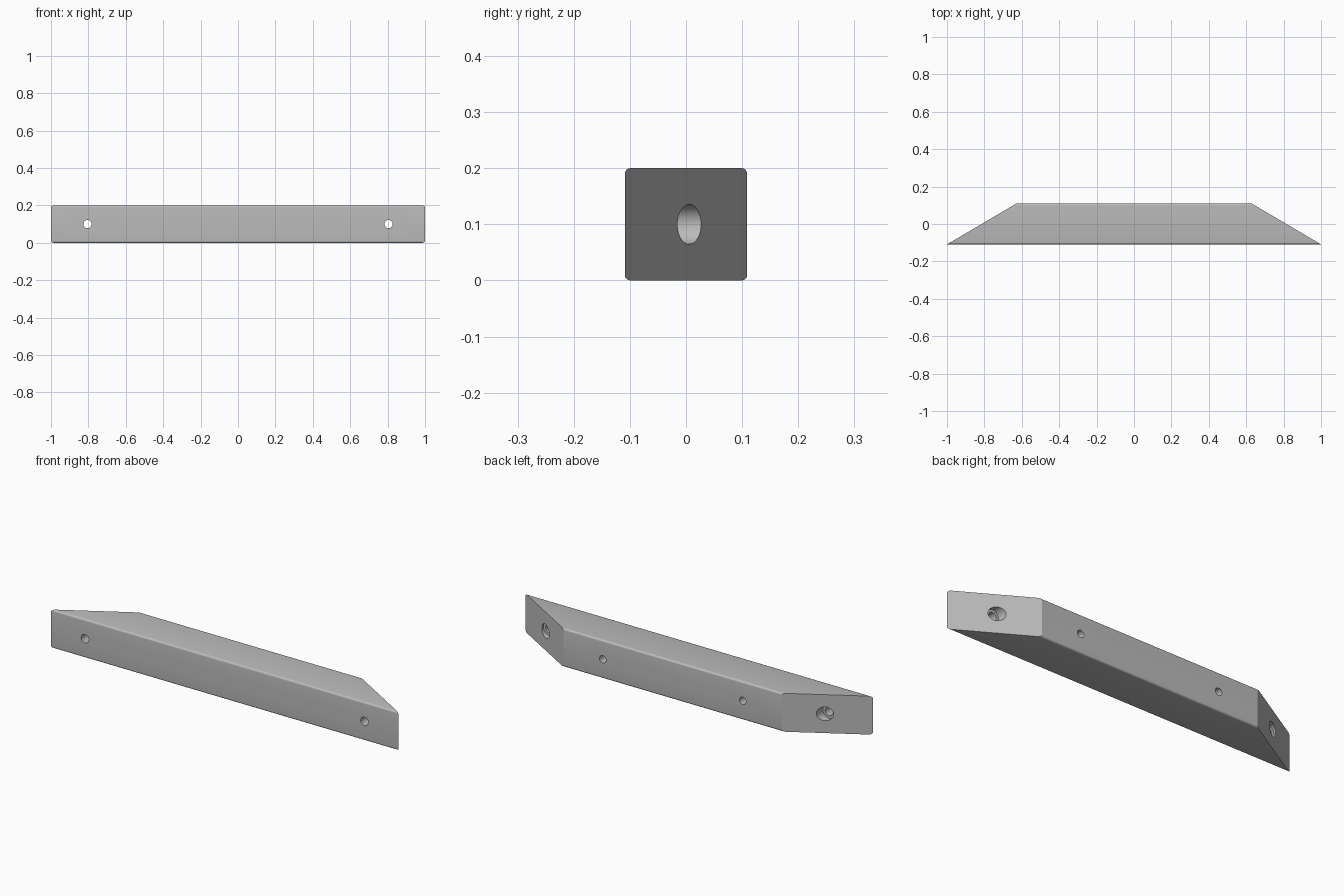
import bpy, bmesh, math
from mathutils import Matrix, Vector

cube = bpy.data.objects.get("Cube")
if cube:
    bpy.data.objects.remove(cube, do_unlink=True)

LENGTH, BACK_LENGTH = 2.0, 1.26
DEPTH, HEIGHT, RADIUS = 0.218, 0.2, 0.01
HALF = DEPTH / 2

grey = bpy.data.materials.new("plain grey")
grey.use_nodes = True
colour = (0.5, 0.5, 0.5, 1)
grey.diffuse_color = colour
grey.node_tree.nodes["Principled BSDF"].inputs["Base Color"].default_value = colour


def add_object(name, bm):
    bmesh.ops.recalc_face_normals(bm, faces=bm.faces)
    mesh = bpy.data.meshes.new(name)
    bm.to_mesh(mesh)
    bm.free()
    mesh.materials.append(grey)
    obj = bpy.data.objects.new(name, mesh)
    bpy.context.collection.objects.link(obj)
    return obj


def rounded_section(steps=6):
    """Cross-section of the bar as (y, z) points."""
    points = []
    for i, (sy, sz) in enumerate([(1, 1), (-1, 1), (-1, -1), (1, -1)]):
        for k in range(steps + 1):
            a = math.radians(90 * (i + k / steps))
            points.append((sy * (HALF - RADIUS) + RADIUS * math.cos(a),
                           HEIGHT / 2 + sz * (HEIGHT / 2 - RADIUS) + RADIUS * math.sin(a)))
    return points


# Bar with mitred ends
def end_x(y):
    return BACK_LENGTH / 2 + (HALF - y) / DEPTH * (LENGTH - BACK_LENGTH) / 2


bm = bmesh.new()
section = rounded_section()
ends = [[bm.verts.new((side * end_x(y), y, z)) for y, z in section] for side in (-1, 1)]
for ring in ends:
    bm.faces.new(ring)
for i in range(len(section)):
    j = (i + 1) % len(section)
    bm.faces.new((ends[0][i], ends[0][j], ends[1][j], ends[1][i]))
bar = add_object("mitred_bar", bm)


# Holes drilled along the depth
def drill(name, x, radius, y_from, y_to):
    bm = bmesh.new()
    place = Matrix.Translation(Vector((x, (y_from + y_to) / 2, HEIGHT / 2)))
    bmesh.ops.create_cone(bm, cap_ends=True, segments=48, radius1=radius, radius2=radius,
                          depth=y_to - y_from,
                          matrix=place @ Matrix.Rotation(math.pi / 2, 4, "X"))
    cutter = add_object(name, bm)
    cutter.hide_render = True
    cut = bar.modifiers.new(name, "BOOLEAN")
    cut.operation = "DIFFERENCE"
    cut.solver = "EXACT"
    cut.object = cutter
    return cutter


cutters = []
for side, label in ((1, "left"), (-1, "right")):
    cutters.append(drill(label + "_screw_hole", side * 0.805, 0.022, -0.2, 0.2))
    cutters.append(drill(label + "_counterbore", side * 0.805, 0.0355, -0.027, 0.2))
    cutters.append(drill(label + "_back_hole", side * 0.403, 0.019, 0.0, 0.2))

# Bake the cuts, then drop the cutters
bpy.context.view_layer.update()
cut_mesh = bpy.data.meshes.new_from_object(
    bar.evaluated_get(bpy.context.evaluated_depsgraph_get()))
bar.modifiers.clear()
bar.data = cut_mesh
for cutter in cutters:
    bpy.data.objects.remove(cutter, do_unlink=True)

bpy.ops.object.select_all(action="DESELECT")
bar.select_set(True)
bpy.context.view_layer.objects.active = bar
bpy.ops.object.shade_smooth_by_angle(angle=math.radians(30))
